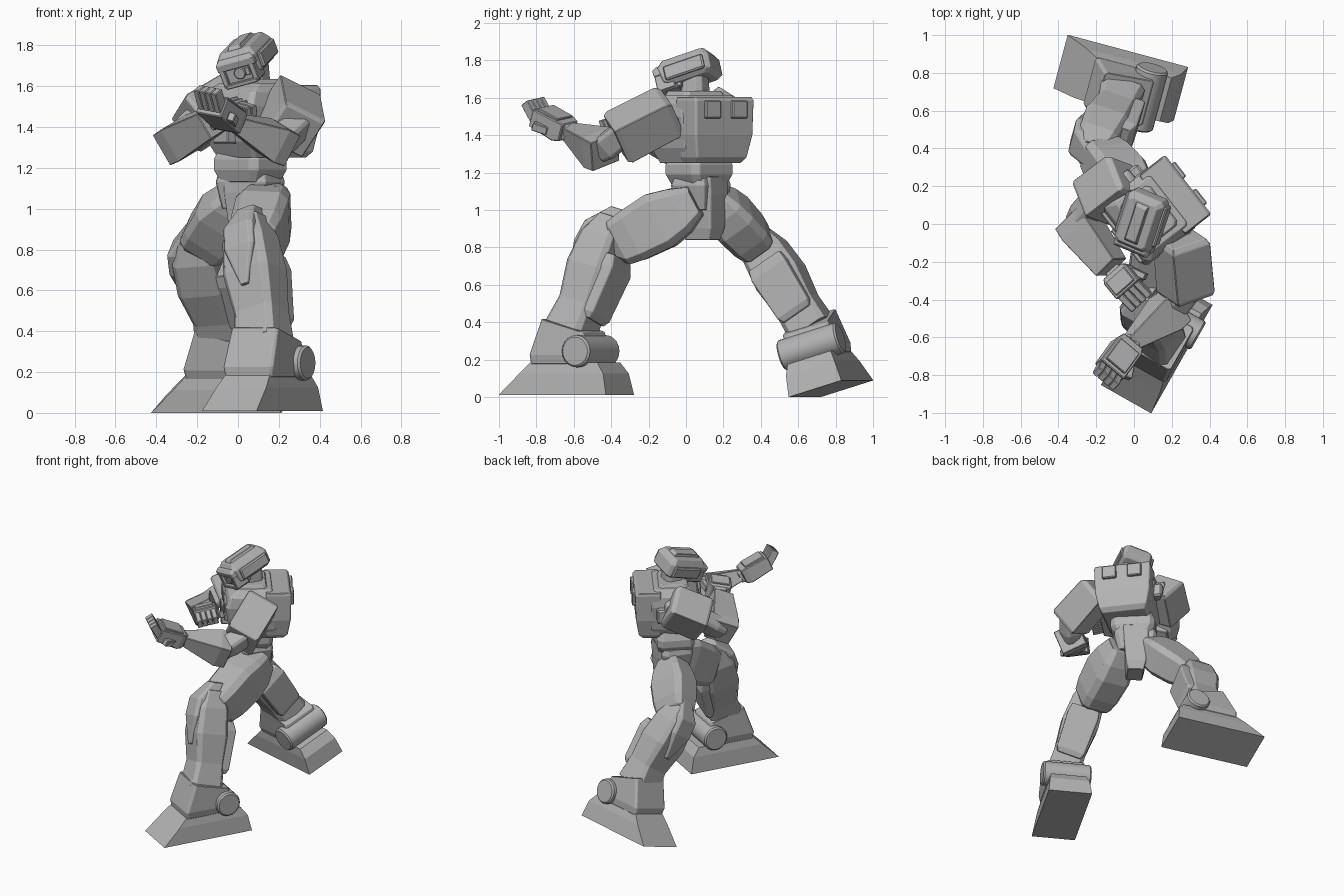
import bpy, bmesh, math
from mathutils import Matrix, Vector

if "Cube" in bpy.data.objects:
    bpy.data.objects.remove(bpy.data.objects["Cube"])

grey = bpy.data.materials.new("plain grey")
grey.diffuse_color = (0.45, 0.45, 0.45, 1)
grey.use_nodes = True
grey.node_tree.nodes["Principled BSDF"].inputs["Base Color"].default_value = grey.diffuse_color


def yaw(deg, loc):
    """Upright frame: local y is the facing direction, local x its side."""
    return Matrix.Translation(loc) @ Matrix.Rotation(math.radians(deg + 180), 4, 'Z')


def frame(a, b, front):
    """Limb frame: local z runs from a to b, local y leans to front."""
    a, b, front = Vector(a), Vector(b), Vector(front)
    z = (b - a).normalized()
    y = (front - z * front.dot(z)).normalized()
    x = y.cross(z)
    m = Matrix((x, y, z)).transposed().to_4x4()
    m.translation = a
    return m, (b - a).length


def finish(name, bm, bevel):
    bmesh.ops.recalc_face_normals(bm, faces=bm.faces)
    me = bpy.data.meshes.new(name)
    bm.to_mesh(me)
    bm.free()
    ob = bpy.data.objects.new(name, me)
    me.materials.append(grey)
    bpy.context.collection.objects.link(ob)
    if bevel:
        mod = ob.modifiers.new("edge", 'BEVEL')
        mod.width, mod.segments, mod.limit_method = bevel, 1, 'ANGLE'
    return ob


def loft(name, m, sections, c=0.0, bevel=0.003, length=1.0):
    """Sections are (z, half width, y back, y front, optional slope along y)."""
    bm = bmesh.new()
    rings = []
    for s in sections:
        z, w, y0, y1 = s[:4]
        k = s[4] if len(s) > 4 else 0
        if c:
            d = c * min(w, (y1 - y0) / 2)
            pts = [(-w, y0 + d), (-w + d, y0), (w - d, y0), (w, y0 + d),
                   (w, y1 - d), (w - d, y1), (-w + d, y1), (-w, y1 - d)]
        else:
            pts = [(-w, y0), (w, y0), (w, y1), (-w, y1)]
        rings.append([bm.verts.new(m @ Vector((x, y, z * length + k * y))) for x, y in pts])
    n = len(rings[0])
    for r, q in zip(rings, rings[1:]):
        for i in range(n):
            bm.faces.new((r[i], r[(i + 1) % n], q[(i + 1) % n], q[i]))
    bm.faces.new(rings[0])
    bm.faces.new(rings[-1])
    return finish(name, bm, bevel)


def box(name, m, w, y0, y1, z0, z1, x=0.0, bevel=0.004):
    return loft(name, m @ Matrix.Translation((x, 0, 0)), [(z0, w, y0, y1), (z1, w, y0, y1)], 0, bevel)


def drum(name, m, centre, r, length, axis='X', sides=20, bevel=0.01):
    bm = bmesh.new()
    bmesh.ops.create_cone(bm, cap_ends=True, segments=sides, radius1=r, radius2=r, depth=length)
    turn = Matrix.Rotation(math.pi / 2, 4, 'Y' if axis == 'X' else 'X')
    bm.transform(m @ Matrix.Translation(centre) @ turn)
    ob = finish(name, bm, bevel)
    bpy.context.view_layer.objects.active = ob
    ob.select_set(True)
    bpy.ops.object.shade_smooth_by_angle(angle=math.radians(35))
    ob.select_set(False)


# ---------- legs ----------
def leg(side, foot, hip, knee, shin_top, facing, thigh_front, g=1.0):
    loft(side + "_foot", foot, [(0, .153, -.33, .33), (.115, .14, -.305, .21),
                                (.175, .125, -.26, .15)], 0, 0)
    loft(side + "_ankle_guard", foot, [(.165, .13, -.2, .15), (.215, .14, -.2, .155),
                                       (.385, .13, -.17, .085, .28)], .1)
    drum(side + "_ankle_drum", foot, (0, -.15, .235), .086, .34)
    ankle = foot @ Vector((0, -.03, .33))
    m, n = frame(ankle, shin_top, facing)
    loft(side + "_shin", m, [(0, .115, -.11, .13), (.25, .11, -.1, .105), (.55, .13, -.1, .135),
                             (.82, .115, -.08, .125), (1, .075, -.05, .08)], .25, .002, n)
    loft(side + "_calf_panel", m, [(.15, .085, -.125, 0), (.2, .1, -.14, 0), (.6, .11, -.155, 0),
                                   (.7, .1, -.13, 0)], .1, .003, n)
    loft(side + "_knee_guard", m, [(.42, .02, .05, .14), (.72, .085, .03, .16),
                                   (.9, .085, 0, .145), (1.08, .05, -.05, .04)], .25, .003, n)
    m, n = frame(hip, knee, thigh_front)
    loft(side + "_thigh", m, [(z, w * g, a * g, b * g) for z, w, a, b in (
        (-.2, .09, -.09, .08), (.08, .12, -.14, .12), (.4, .13, -.165, .15),
        (.85, .125, -.155, .135), (1.08, .11, -.14, .12), (1.2, .08, -.09, .08))], .3, .002, n)
    loft(side + "_knee_joint", m, [(.95, .08, -.08, .08), (1.3, .07, -.07, .07)], .4, .003, n)


left_foot = yaw(-29.5, (.12, -.64, .01))
right_foot = yaw(-105, (-.07, .775, .044)) @ Matrix.Rotation(math.radians(-17), 4, 'Y')
leg("left", left_foot, (.145, -.01, 1.02), (.085, -.33, .85), (.06, -.37, .95),
    (-.49, -.87, 0), (0, -.3, 1))
leg("right", right_foot, (-.02, .18, 1.03), (-.17, .36, .84), (-.21, .36, .87),
    (-.97, .2, .1), (-.9, -.1, .5), .88)

# ---------- hips and waist ----------
hips = yaw(-35, (.06, .08, 0))
loft("crotch_block", hips, [(.84, .055, -.09, .07), (.9, .07, -.11, .09), (1.08, .085, -.12, .11),
                            (1.18, .09, -.12, .11)], .1)
loft("hip_block", hips, [(1.0, .12, -.09, .09), (1.13, .15, -.11, .11), (1.17, .14, -.1, .1)], .25)
waist = yaw(-45, (.06, .07, 0))
loft("waist", waist, [(1.13, .12, -.11, .11), (1.19, .155, -.13, .13), (1.24, .155, -.13, .13),
                      (1.3, .13, -.11, .11)], .25)

# ---------- torso ----------
torso = yaw(-52, (.07, .04, 0))
loft("chest", torso, [(1.25, .15, -.14, .11), (1.33, .185, -.18, .15), (1.5, .205, -.18, .175),
                      (1.57, .195, -.17, .15), (1.615, .16, -.14, .09)], .12)
loft("collar", torso, [(1.6, .14, -.12, .1), (1.635, .125, -.1, .08)], .2)
loft("backpack", torso, [(1.25, .15, -.22, -.1), (1.28, .17, -.25, -.1), (1.4, .195, -.27, -.1),
                         (1.585, .2, -.275, -.1), (1.605, .195, -.26, -.1)], .1)
for s in (-1, 1):
    box("backpack_vent", torso, .05, -.295, -.25, 1.49, 1.585, s * .09, .006)
    box("chest_plate", torso, .075, .1, .185, 1.4, 1.53, s * .1, .006)
    drum("shoulder_axle", torso, (s * .2, -.02, 1.5), .06, .12, 'X', 12)
    box("shoulder_lug", torso, .035, -.13, -.05, 1.4, 1.5, s * .22, .012)
box("cockpit_block", torso, .06, .1, .2, 1.32, 1.46, 0, .006)


# ---------- arms ----------
def hand(side, a, b, up, curl):
    m, n = frame(a, b, up)
    loft(side + "_cuff", m, [(-.12, .04, -.04, .04), (.1, .05, -.05, .05)], .2, .003, n)
    loft(side + "_palm", m, [(.0, .065, -.05, .05), (.2, .08, -.06, .055),
                             (1, .08, -.05, .05)], 0, .005, n)
    box(side + "_hand_plate", m, .065, .03, .065, n * .2, n * .9)
    tip = m @ Matrix.Translation((0, 0, n)) @ Matrix.Rotation(math.radians(curl), 4, 'X')
    for i in range(4):
        box(side + "_finger", tip, .0175, -.025, .03, -.02, .09, (i - 1.5) * .037, .004)
    thumb = m @ Matrix.Translation((.07, -.02, n * .4)) @ Matrix.Rotation(math.radians(25), 4, 'Y')
    box(side + "_thumb", thumb, .018, -.025, .02, 0, .085)


def arm(side, shoulder, cuff, elbow, wrist, up, up2, end):
    m, n = frame(shoulder, cuff, up)
    loft(side + "_shoulder_armor", m, [(-.1, .1, -.09, .09), (.0, .115, -.105, .11),
                                       (.98, .115, -.115, .11), (1.06, .105, -.105, .1)], 0, .004, n)
    m, n = frame(cuff, elbow, up)
    loft(side + "_upper_arm", m, [(-.4, .06, -.065, .065), (.6, .065, -.07, .07),
                                  (1.1, .05, -.055, .055)], .3, .004, n)
    m, n = frame(elbow, wrist, up2)
    loft(side + "_forearm", m, [(-.1, .09, -.085, .085), (.15, .095, -.09, .09),
                                (1, end, -end, end)], 0, .004, n)


arm("left", (.25, -.1, 1.52), (.275, -.36, 1.39), (.2, -.45, 1.32), (-.02, -.63, 1.42),
    (.45, 0, .9), (0, -.4, 1), .04)
hand("left", (-.02, -.63, 1.42), (-.13, -.78, 1.505), (.4, .3, .8), -35)
arm("right", (-.05, .24, 1.52), (-.22, .11, 1.42), (-.3, .01, 1.33), (-.12, -.23, 1.43),
    (-.35, .4, .85), (-.3, -.3, 1), .07)
hand("right", (-.1, -.25, 1.45), (-.02, -.35, 1.48), (-.2, -.1, 1), 25)

# ---------- head ----------
loft("neck", yaw(-30, (.08, .05, 0)), [(1.58, .07, -.07, .07), (1.72, .06, -.06, .06)], .4)
tilt = (Matrix.Rotation(math.radians(-18), 4, 'Z') @ Matrix.Rotation(math.radians(18), 4, 'X')
        @ Matrix.Rotation(math.radians(-15), 4, 'Y') @ Matrix.Rotation(math.pi, 4, 'Z'))
head = Matrix.Translation((.04, .015, 1.737)) @ tilt
loft("helmet", head, [(-.065, .085, -.13, .1), (-.045, .105, -.155, .13), (.04, .105, -.155, .15),
                      (.08, .08, -.13, .12)], .2)
loft("helmet_crest", head, [(.075, .04, -.12, .11), (.097, .032, -.1, .09)], 0)
loft("brow", head, [(.0, .1, .08, .165), (.035, .1, .08, .17), (.055, .085, .08, .15)], .1)
for s in (-1, 1):
    box("ear_band", head, .014, -.13, .1, -.045, .035, s * .108, .008)
    box("cheek_guard", head, .014, .06, .165, -.085, .01, s * .08)
box("face_block", head, .075, .03, .145, -.085, .02)
box("chin", head, .085, .05, .168, -.092, -.07)
drum("camera_eye", head, (-.005, .145, -.03), .03, .03, 'Y', 16, .004)
box("eye_side_plate", head, .012, .13, .152, -.05, -.01, -.045, .003)
